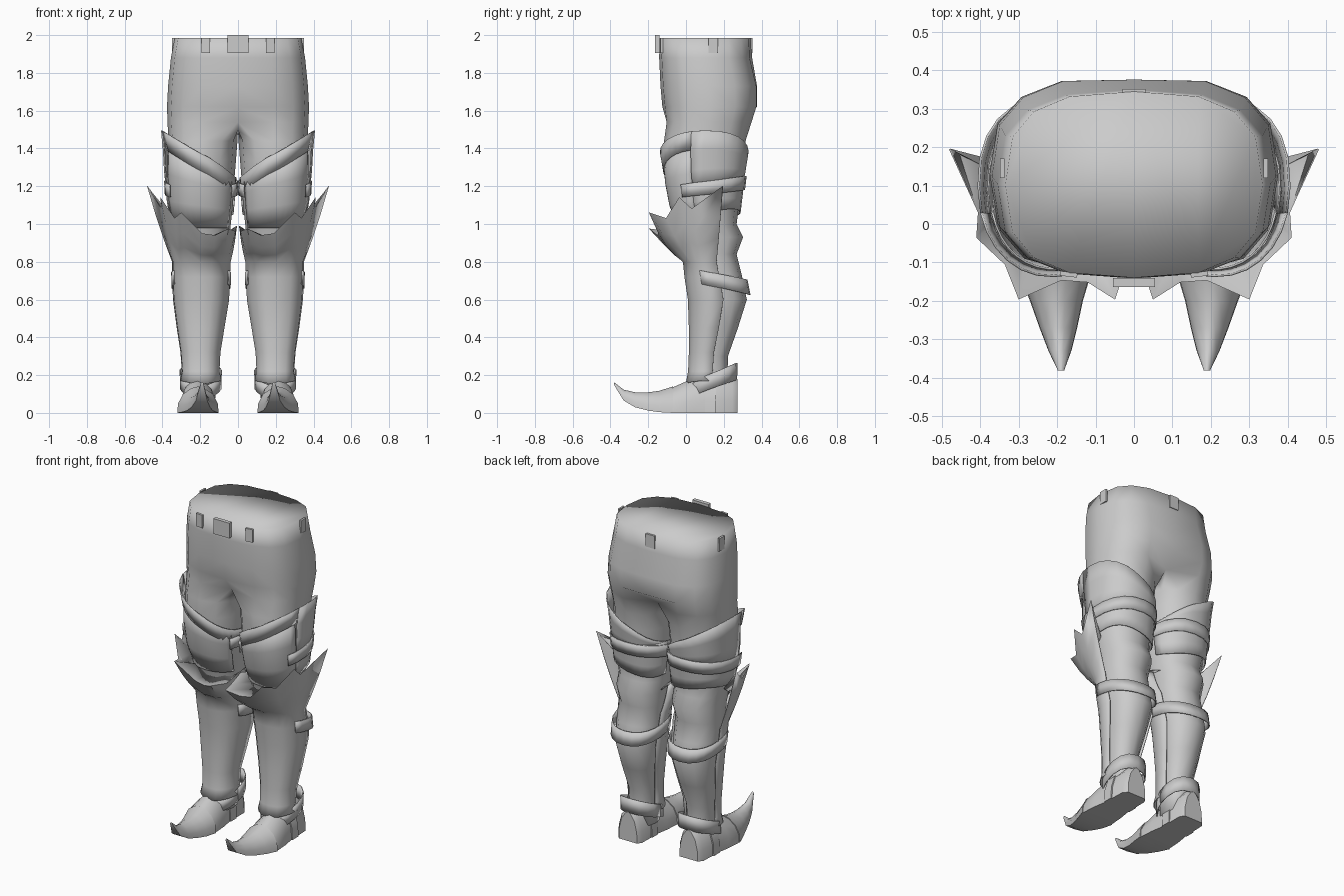
import bpy, bmesh, math
from mathutils import Vector

if "Cube" in bpy.data.objects:
    bpy.data.objects.remove(bpy.data.objects["Cube"])

grey = bpy.data.materials.new("plain_grey")
grey.diffuse_color = (0.6, 0.6, 0.6, 1)
grey.use_nodes = True
grey.node_tree.nodes["Principled BSDF"].inputs["Base Color"].default_value = grey.diffuse_color


def finish(name, bm, thick=0, angle=40, mirror=True):
    bmesh.ops.recalc_face_normals(bm, faces=bm.faces)
    me = bpy.data.meshes.new(name)
    bm.to_mesh(me)
    bm.free()
    me.materials.append(grey)
    ob = bpy.data.objects.new(name, me)
    bpy.context.collection.objects.link(ob)
    bpy.ops.object.select_all(action='DESELECT')
    ob.select_set(True)
    bpy.context.view_layer.objects.active = ob
    bpy.ops.object.shade_smooth_by_angle(angle=math.radians(angle))
    if thick:
        s = ob.modifiers.new("thickness", 'SOLIDIFY')
        s.thickness, s.offset = thick, 0
    if mirror:
        m = ob.modifiers.new("mirror", 'MIRROR')
        m.merge_threshold = 0.0005
    return ob


def bridge(bm, a, b, closed=True):
    n = len(a)
    for i in range(n if closed else n - 1):
        j = (i + 1) % n
        bm.faces.new((a[i], a[j], b[j], b[i]))


def grid(name, rows, thick, angle=40):
    bm = bmesh.new()
    vr = [[bm.verts.new(p) for p in r] for r in rows]
    for a, b in zip(vr, vr[1:]):
        bridge(bm, a, b, False)
    return finish(name, bm, thick, angle)


def power(v, p):
    return math.copysign(abs(v) ** p, v)


# Leg outline: height, inner x, outer x, front y, back y
LEG = [(1.50, .00, .372, -.113, .325), (1.42, .004, .368, -.117, .312),
       (1.25, .018, .37, -.108, .298), (1.10, .027, .362, -.08, .28),
       (1.00, .038, .34, -.04, .268), (.93, .045, .335, -.02, .302),
       (.84, .055, .33, .0, .268), (.73, .06, .33, .01, .295),
       (.60, .065, .325, .03, .322), (.45, .09, .305, .035, .275),
       (.30, .115, .282, .035, .222), (.20, .117, .277, .03, .22),
       (.08, .12, .275, .03, .22)]


def on_leg(z, deg, off=0.0):
    """Point on the leg surface; 0 is outward, -90 front, 90 back."""
    z2 = min(max(z, LEG[-1][0]), LEG[0][0])
    for hi, lo in zip(LEG, LEG[1:]):
        if lo[0] <= z2 <= hi[0]:
            t = (hi[0] - z2) / (hi[0] - lo[0])
            xi, xo, yf, yb = (h + (l - h) * t for h, l in zip(hi[1:], lo[1:]))
            break
    a = math.radians(deg)
    x = (xi + xo) / 2 + ((xo - xi) / 2 + off) * power(math.cos(a), .88)
    y = (yf + yb) / 2 + ((yb - yf) / 2 + off) * power(math.sin(a), .88)
    return Vector((max(x, .002), y, z))


def band(name, a0, a1, lo, hi, off, taper=1, steps=14, rows=1):
    """Strip wrapped round the leg; taper pulls its lower edge in."""
    angs = [a0 + (a1 - a0) * i / steps for i in range(steps + 1)]
    grid(name, [[on_leg(lo(a) + (hi(a) - lo(a)) * r / rows, a,
                        off(a) * (taper + (1 - taper) * r / rows)) for a in angs]
                for r in range(rows + 1)], .006)


def cosd(a):
    return math.cos(math.radians(a))


def sind(a):
    return math.sin(math.radians(a))


# Trousers: half a pelvis that splits into one leg, mirrored
bm = bmesh.new()
prev = None
for z, w, yf, yb in [(1.985, .335, -.14, .345), (1.88, .355, -.142, .35),
                     (1.73, .37, -.135, .386), (1.62, .376, -.125, .386),
                     (1.54, .373, -.115, .36)]:
    row = []
    for i in range(9):
        a = math.radians(-90 + 22.5 * i)
        y = (yf + yb) / 2 + (yb - yf) / 2 * power(math.sin(a), .7)
        if i in (0, 8):  # crotch and seat cleft
            y += (.05 if i == 0 else -.07) * (z < 1.6) - .01 * (i == 8) * (z < 1.8)
        row.append(bm.verts.new((w * max(math.cos(a), 0) ** .72 if i % 8 else 0, y, z)))
    if prev:
        bridge(bm, prev, row, False)
    else:
        bm.faces.new(row)
    prev = row
prev = prev + [bm.verts.new((0, y, 1.495)) for y in (.21, .11, .01)]
for z in [1.44, 1.34] + [l[0] for l in LEG[2:]]:
    row = [bm.verts.new(on_leg(z, -120 + 30 * i)) for i in range(12)]
    bridge(bm, prev, row)
    prev = row
bm.faces.new(prev)
finish("trousers", bm, angle=100)


# Thigh armour: slanted front band, front plate, rear plates and strap
def thigh_top(a):
    return 1.37 + .125 * cosd(a)


def thigh_off(a):
    return .02 + .013 * cosd(a)


band("thigh_band", -180, -15, lambda a: 1.28 + .115 * cosd(a), thigh_top, thigh_off, .45)
band("thigh_front_plate", -150, -15, lambda a: .98, lambda a: 1.33 + .08 * cosd(a),
     lambda a: .006, rows=3)
band("thigh_rear_plate", -15, 180, lambda a: 1.19 + .03 * sind(a), thigh_top,
     thigh_off, .4, rows=3)
band("thigh_rear_hem", -15, 165, lambda a: 1.06 + .02 * sind(2 * a),
     lambda a: 1.25, lambda a: .011, rows=3)
band("thigh_strap", -32, 215, lambda a: 1.155 + .025 * sind(a),
     lambda a: 1.225 + .03 * sind(a), lambda a: .02)

# Shin guard flaring into a spiked knee cup (angle, rim point)
RIM = [(-195, .035, .12, .97), (-170, .006, .02, .99), (-145, .015, -.09, .96),
       (-125, .05, -.195, .975), (-108, .12, -.15, .94), (-88, .19, -.145, .95),
       (-60, .30, -.195, 1.06), (-45, .335, -.105, 1.03), (-30, .41, -.035, 1.14),
       (-18, .405, .03, 1.08), (6, .48, .195, 1.2)]
rows = [[on_leg(z + (.02 * abs(cosd(r[0])) if z < .2 else 0), r[0],
                .03 if z < .2 else .018) for r in RIM]
        for z in (.15, .22, .32, .45, .6, .72, .80)]
rim = [Vector(r[1:]) for r in RIM]
rows += [[a.lerp(b, t) - Vector((0, 0, .015)) for a, b in zip(rows[-1], rim)]
         for t in (.35, .65)] + [rim]
# the cup's inner wall runs from the spikes back down to the knee
rows += [[on_leg(r[3] * .4 + .56, r[0], .004) for r in RIM]]
grid("shin_and_knee_guard", rows, .004, angle=60)

# Calf strap
band("calf_strap", -25, 205, lambda a: .665 - .04 * sind(a),
     lambda a: .74 - .035 * sind(a), lambda a: .022)

# Boot: lengthwise loft of arched sections
FOOT = [(.272, 0, .18, .208, .062), (.245, 0, .2, .21, .082), (.1, 0, .2, .212, .085),
        (.02, 0, .175, .212, .098), (-.07, 0, .135, .212, .104),
        (-.14, .004, .112, .205, .085), (-.2, .012, .104, .202, .064),
        (-.27, .03, .104, .197, .044), (-.33, .065, .118, .193, .025),
        (-.382, .15, .158, .19, .003)]
ARCH = [(-1, 0), (-.97, .35), (-.72, .72), (-.3, .94), (0, 1),
        (.3, .94), (.72, .72), (.97, .35), (1, 0)]


def foot(name, stations, grow):
    bm = bmesh.new()
    prev = None
    for y, zb, zt, xc, hw in stations:
        row = [bm.verts.new((xc + u * (hw + grow), y, zb + v * (zt + grow - zb)))
               for u, v in ARCH]
        if prev:
            bridge(bm, prev, row)
        else:
            bm.faces.new(row)
        prev = row
    bm.faces.new(prev)
    finish(name, bm)


foot("boot", FOOT, 0)
foot("toe_cap", FOOT[4:], .005)
foot("heel_strap", [(.16, 0, .2, .212, .085), (.1, 0, .2, .212, .085)], .006)
band("ankle_cuff", -180, 180, lambda a: .125 + .05 * sind(a),
     lambda a: .205 + .06 * sind(a), lambda a: .028 + .02 * sind(a), steps=16)


# Belt loops and buckle
def plate(name, x, y, z, w, d, h, mirror=True, turn=0):
    bm = bmesh.new()
    bmesh.ops.create_cube(bm, size=1)
    for v in bm.verts:
        p = Vector((v.co.x * w, v.co.y * d, v.co.z * h))
        c, s = math.cos(turn), math.sin(turn)
        v.co = (x + p.x * c - p.y * s, y + p.x * s + p.y * c, z + p.z)
    finish(name, bm, mirror=mirror)


plate("front_belt_loop", .17, -.131, 1.945, .045, .012, .08, turn=.12)
plate("side_belt_loop", .343, .145, 1.945, .012, .05, .08)
plate("buckle", 0, -.152, 1.953, .11, .024, .094, mirror=False)
plate("back_belt_loop", 0, .346, 1.945, .06, .012, .08, mirror=False)
